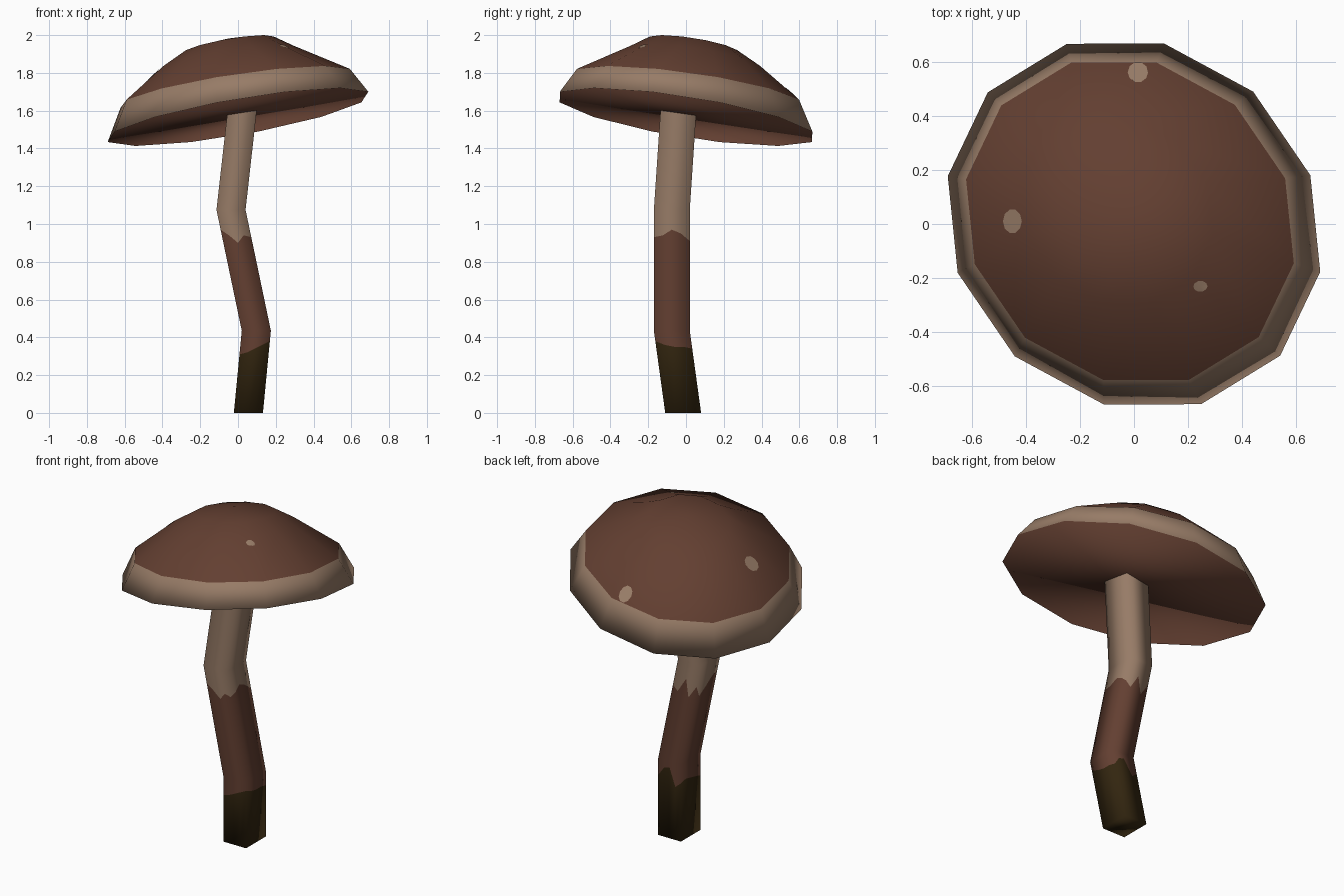
import bpy
import bmesh
from math import cos, sin, pi, radians
from mathutils import Vector
from mathutils.bvhtree import BVHTree

cube = bpy.data.objects.get("Cube")
if cube:
    bpy.data.objects.remove(cube, do_unlink=True)


def make_material(name, rgb):
    mat = bpy.data.materials.new(name)
    mat.use_nodes = True
    mat.diffuse_color = (*rgb, 1)
    mat.node_tree.nodes["Principled BSDF"].inputs["Base Color"].default_value = (*rgb, 1)
    return mat


brown = make_material("brown", (0.125, 0.05, 0.031))
tan = make_material("tan", (0.31, 0.2, 0.135))
olive = make_material("dark_olive", (0.033, 0.019, 0.005))


def finish(bm, name, materials):
    mesh = bpy.data.meshes.new(name)
    bm.to_mesh(mesh)
    for mat in materials:
        mesh.materials.append(mat)
    for poly in mesh.polygons:
        poly.use_smooth = True
    obj = bpy.data.objects.new(name, mesh)
    bpy.context.collection.objects.link(obj)
    return obj


def bridge(bm, lower, upper, material):
    count = len(lower)
    for i in range(count):
        j = (i + 1) % count
        bm.faces.new((lower[i], lower[j], upper[j], upper[i])).material_index = material


# Cap: tilted twelve-sided rings, stretched along the slope
SLOPE_X, SLOPE_Y = 0.157, -0.141
TURN = radians(-42)


def cap_ring(bm, cx, cy, cz, size, tilt):
    ring = []
    for i in range(12):
        a = i * pi / 6
        u, v = 0.729 * size * cos(a), 0.66 * size * sin(a)
        x = u * cos(TURN) - v * sin(TURN)
        y = u * sin(TURN) + v * cos(TURN)
        z = cz + tilt * (SLOPE_X * x + SLOPE_Y * y)
        ring.append(bm.verts.new((cx + x, cy + y, z)))
    return ring


bm = bmesh.new()
rings = [cap_ring(bm, *r) for r in (
    (0, 0, 1.567, 1, 1),
    (-0.015, 0.01, 1.718, 0.88, 0.88),
    (-0.06, 0.05, 1.877, 0.51, 1),
    (-0.05, 0.04, 1.947, 0.345, 1),
)]
bm.faces.new(rings[0][::-1])
for k in range(3):
    bridge(bm, rings[k], rings[k + 1], 1 if k == 0 else 0)
apex = bm.verts.new((-0.05, 0.04, 1.982))
for i in range(12):
    bm.faces.new((rings[3][i], rings[3][(i + 1) % 12], apex))
bm.normal_update()
cap_surface = BVHTree.FromBMesh(bm)
finish(bm, "cap", [brown, tan])
bm.free()


# Spots: thin patches laid on the cap
def cap_spot(name, x, y, rx, ry):
    patch = bmesh.new()

    def drop(px, py):
        hit, normal, _, _ = cap_surface.ray_cast(Vector((px, py, 3)), Vector((0, 0, -1)))
        return patch.verts.new(hit + normal * 0.004)

    middle = drop(x, y)
    edge = [drop(x + rx * cos(i * pi / 5), y + ry * sin(i * pi / 5)) for i in range(10)]
    for i in range(10):
        patch.faces.new((middle, edge[i], edge[(i + 1) % 10]))
    finish(patch, name, [tan])
    patch.free()


cap_spot("back_spot", 0.015, 0.56, 0.038, 0.038)
cap_spot("side_spot", -0.448, 0.01, 0.035, 0.045)
cap_spot("front_spot", 0.245, -0.23, 0.026, 0.02)

# Stem: bent square post, with ragged colour borders around it
JOINTS = [(0.055, -0.015, 0), (0.097, -0.075, 0.435), (-0.037, -0.075, 1.075), (0.022, -0.04, 1.6)]
HALF_X, HALF_Y = 0.077, 0.095
LOW = [0.31, 0.32, 0.34, 0.36, 0.38, 0.36, 0.35, 0.35,
       0.34, 0.39, 0.4, 0.3, 0.33, 0.34, 0.33, 0.32]
HIGH = [0.97, 0.94, 0.9, 0.94, 0.93, 0.94, 0.97, 0.95,
        0.91, 0.88, 0.97, 0.86, 0.94, 0.86, 0.9, 0.95]
CORNERS = [(-1, -1), (1, -1), (1, 1), (-1, 1)]


def stem_centre(z):
    for a, b in zip(JOINTS, JOINTS[1:]):
        if z <= b[2]:
            return Vector(a).lerp(Vector(b), (z - a[2]) / (b[2] - a[2]))


bm = bmesh.new()
normals = []
rows = []
for heights in ([0] * 16, LOW, [0.435] * 16, HIGH, [1.075] * 16, [1.6] * 16):
    row = []
    for i, z in enumerate(heights):
        a, b = CORNERS[i // 4], CORNERS[(i // 4 + 1) % 4]
        side = Vector(a).lerp(Vector(b), i % 4 / 4)
        c = stem_centre(z)
        row.append(bm.verts.new((c.x + HALF_X * side.x, c.y + HALF_Y * side.y, z)))
        down = -0.8 if z == 0 else 0
        normals.append(Vector((side.x, side.y, down)).normalized())
    rows.append(row)
for k, colour in enumerate((2, 0, 0, 1, 1)):
    bridge(bm, rows[k], rows[k + 1], colour)
bm.faces.new(rows[0][::-1]).material_index = 2
bm.faces.new(rows[-1]).material_index = 1
stem = finish(bm, "stem", [brown, tan, olive])
bm.free()
stem.data.normals_split_custom_set_from_vertices(normals)
